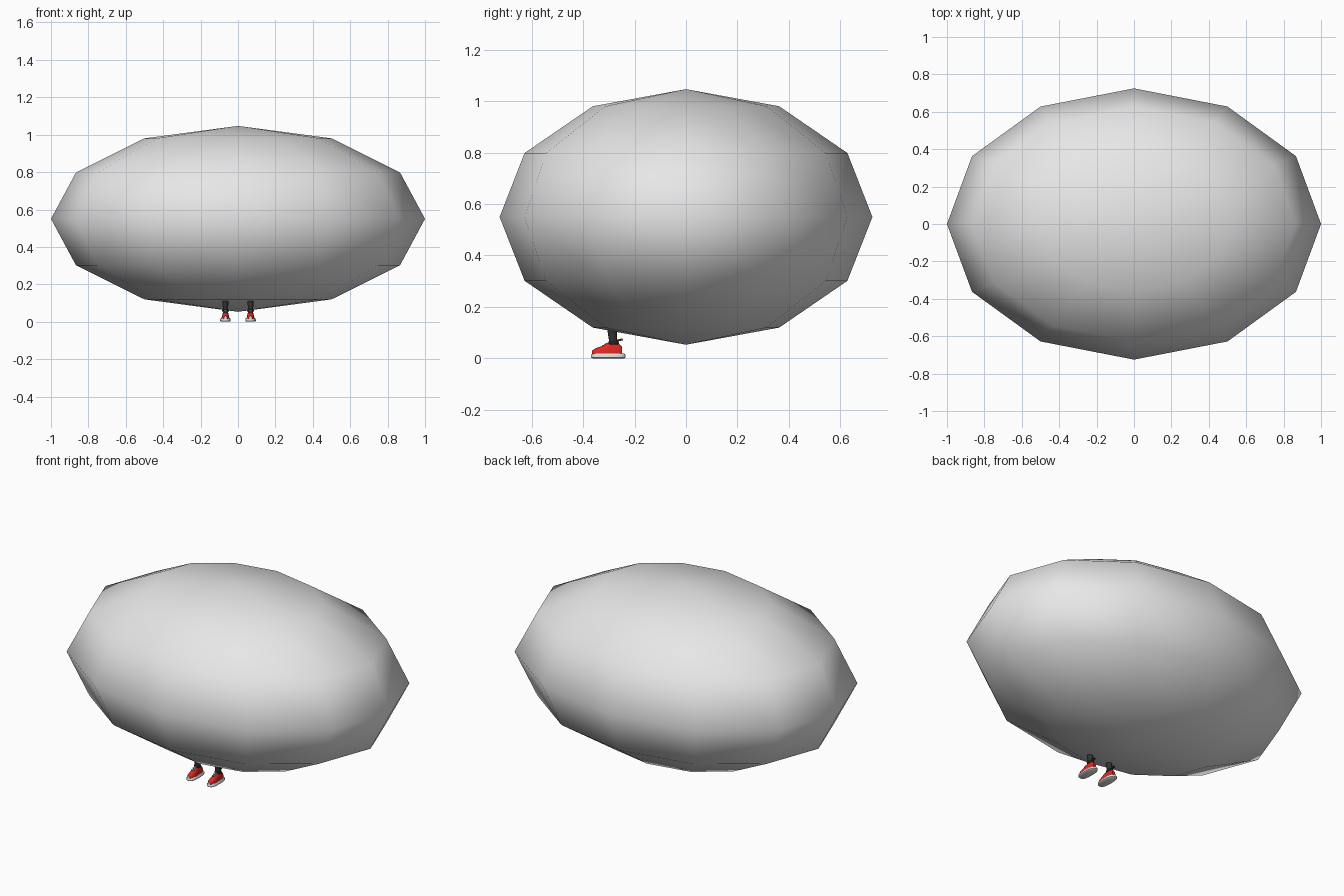
import bpy, bmesh, math
from mathutils import Matrix, Vector

if "Cube" in bpy.data.objects:
    bpy.data.objects.remove(bpy.data.objects["Cube"])


def material(name, rgb):
    m = bpy.data.materials.new(name)
    m.diffuse_color = (*rgb, 1)
    m.use_nodes = True
    m.node_tree.nodes["Principled BSDF"].inputs["Base Color"].default_value = m.diffuse_color
    return m


GREY = material("pale_grey", (0.8, 0.8, 0.8))
RED = material("red", (0.75, 0.02, 0.015))
DARK = material("charcoal", (0.035, 0.03, 0.03))
WHITE = material("sole_white", (0.72, 0.72, 0.7))


def finish(name, bm, mats, angle=None):
    bmesh.ops.recalc_face_normals(bm, faces=bm.faces)
    me = bpy.data.meshes.new(name)
    bm.to_mesh(me)
    bm.free()
    for m in mats:
        me.materials.append(m)
    ob = bpy.data.objects.new(name, me)
    bpy.context.collection.objects.link(ob)
    for p in me.polygons:
        p.use_smooth = True
    if angle:
        bpy.context.view_layer.objects.active = ob
        ob.select_set(True)
        bpy.ops.object.shade_smooth_by_angle(angle=math.radians(angle))
        ob.select_set(False)
    return ob


def loft(rings):
    """Skin a list of closed rings and cap both ends."""
    bm = bmesh.new()
    loops = [[bm.verts.new(p) for p in r] for r in rings]
    n = len(loops[0])
    for a, b in zip(loops, loops[1:]):
        for i in range(n):
            j = (i + 1) % n
            bm.faces.new((a[i], a[j], b[j], b[i]))
    bm.faces.new(loops[0])
    bm.faces.new(loops[-1])
    return bm


def ellipse(cx, cy, z, rx, ry, n=12, power=1.0):
    pts = []
    for i in range(n):
        a = math.tau * i / n
        c, s = math.cos(a), math.sin(a)
        pts.append((cx + rx * math.copysign(abs(c) ** power, c),
                    cy + ry * math.copysign(abs(s) ** power, s), z))
    return pts


# Large faceted, smooth-shaded ellipsoid body
bm = bmesh.new()
bmesh.ops.create_uvsphere(bm, u_segments=12, v_segments=6, radius=1)
bmesh.ops.transform(bm, verts=bm.verts, matrix=Matrix.Translation((0, 0, 0.55))
                    @ Matrix.Diagonal((1, 0.725, 0.497, 1)))
finish("body", bm, [GREY])

# Shoe upper stations: y, half width, top height
UPPER = [(-0.366, 0.009, 0.030), (-0.352, 0.018, 0.039), (-0.328, 0.021, 0.047),
         (-0.308, 0.019, 0.060), (-0.285, 0.018, 0.068), (-0.262, 0.018, 0.059),
         (-0.248, 0.012, 0.045)]

for side, label in ((-1, "left"), (1, "right")):
    x = side * 0.067

    # Thick rounded sole
    sole = [ellipse(x, -0.302, z, rx, ry, 20, 0.75) for z, rx, ry in
            ((0, 0.023, 0.062), (0.004, 0.028, 0.067), (0.013, 0.028, 0.067), (0.019, 0.023, 0.062))]
    finish(label + "_sole", loft(sole), [WHITE], 50)

    # Shoe upper with pale toe and dark lacing
    rings = []
    for y, w, top in UPPER:
        h = top - 0.014
        rings.append([(x + w * math.cos(math.pi * i / 8),
                       y, 0.014 + h * math.sin(math.pi * i / 8) ** 0.8) for i in range(9)])
    bm = loft(rings)
    bm.normal_update()
    for f in bm.faces:
        c = f.calc_center_median()
        if c.y < -0.36:
            f.material_index = 2
        elif -0.33 < c.y < -0.305 and abs(c.x - x) < 0.009:
            f.material_index = 1
    finish(label + "_shoe", bm, [RED, DARK, WHITE], 50)

    # Leg rising into the body
    leg = [ellipse(x, y, z, rx, ry) for y, z, rx, ry in
           ((-0.284, 0.045, 0.014, 0.016), (-0.284, 0.072, 0.014, 0.016),
            (-0.287, 0.104, 0.016, 0.018), (-0.289, 0.14, 0.017, 0.019))]
    finish(label + "_leg", loft(leg), [DARK], 40)

    # Ankle collar and heel tab
    collar = [ellipse(x, -0.282, z, r, r * 1.1) for z, r in
              ((0.054, 0.018), (0.060, 0.020), (0.066, 0.016))]
    finish(label + "_collar", loft(collar), [DARK], 40)
    bm = bmesh.new()
    bmesh.ops.create_cube(bm, size=1, matrix=Matrix.Translation((x, -0.259, 0.071))
                          @ Matrix.Rotation(math.radians(12), 4, 'X')
                          @ Matrix.Diagonal((0.012, 0.026, 0.008, 1)))
    finish(label + "_heel_tab", bm, [DARK], 30)

    # Pale stripes across the instep
    for k in range(2):
        bm = bmesh.new()
        bmesh.ops.create_cube(bm, size=1, matrix=Matrix.Translation((x, -0.324 + k * 0.011, 0.0505 + k * 0.006))
                              @ Matrix.Rotation(math.radians(30), 4, 'X')
                              @ Matrix.Diagonal((0.018, 0.004, 0.003, 1)))
        finish(f"{label}_lace_{k + 1}", bm, [WHITE], 30)
